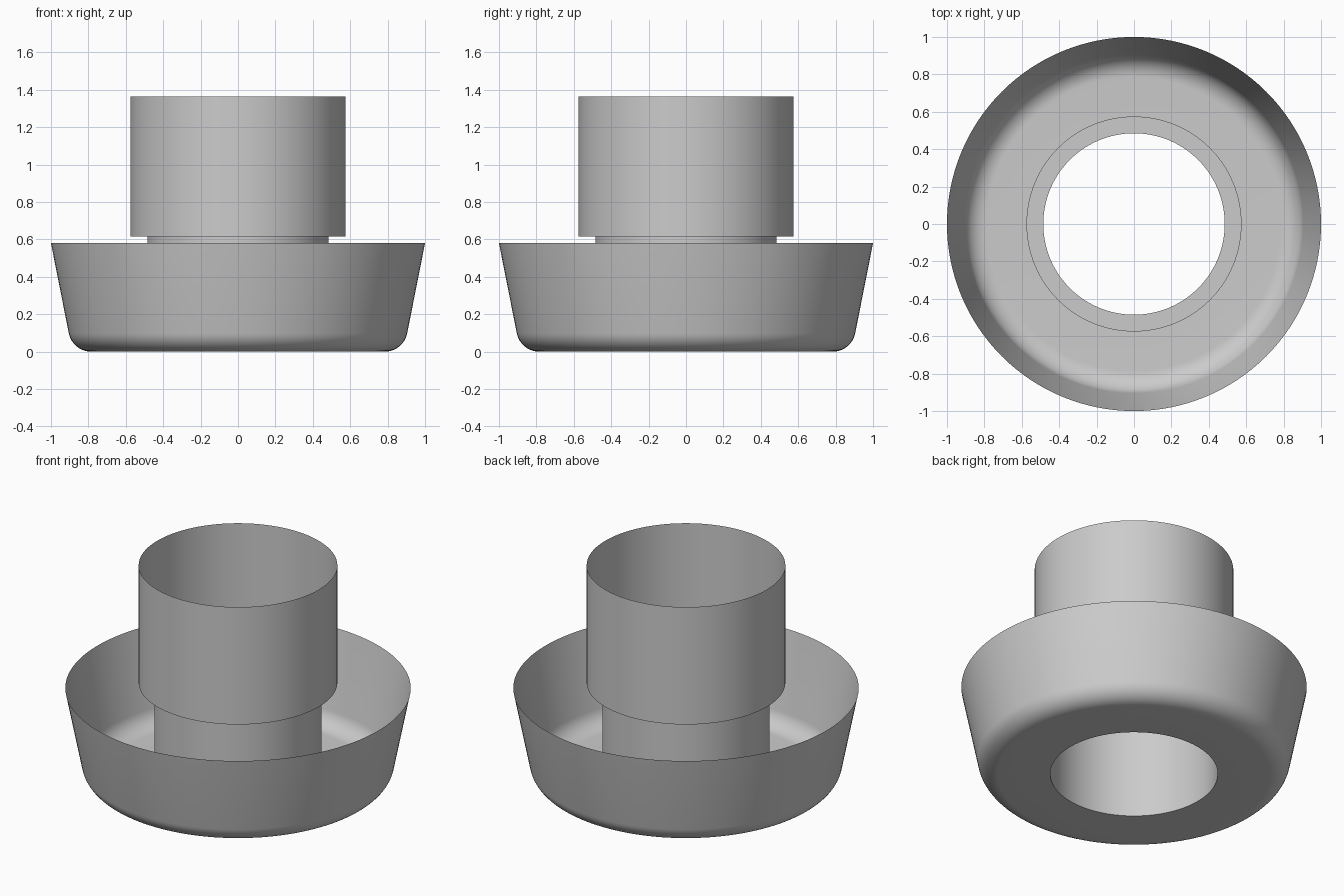
import bpy
import math

SEGMENTS = 128

cube = bpy.data.objects.get("Cube")
if cube:
    bpy.data.objects.remove(cube, do_unlink=True)

# Single plain grey finish
grey = bpy.data.materials.new("light_grey")
grey.use_nodes = True
colour = (0.6, 0.6, 0.6, 1)
grey.diffuse_color = colour
grey.node_tree.nodes["Principled BSDF"].inputs["Base Color"].default_value = colour


def lathe(name, profile):
    """Revolve an open (radius, height) profile into a thin sheet."""
    verts, faces = [], []
    for r, z in profile:
        for i in range(SEGMENTS):
            a = math.tau * i / SEGMENTS
            verts.append((r * math.cos(a), r * math.sin(a), z))
    for row in range(len(profile) - 1):
        for i in range(SEGMENTS):
            j = (i + 1) % SEGMENTS
            low, high = row * SEGMENTS, (row + 1) * SEGMENTS
            faces.append((low + i, low + j, high + j, high + i))
    mesh = bpy.data.meshes.new(name)
    mesh.from_pydata(verts, [], faces)
    mesh.materials.append(grey)
    obj = bpy.data.objects.new(name, mesh)
    bpy.context.collection.objects.link(obj)
    bpy.ops.object.select_all(action="DESELECT")
    obj.select_set(True)
    bpy.context.view_layer.objects.active = obj
    bpy.ops.object.shade_smooth_by_angle(angle=math.radians(35))
    return obj


BORE, SLEEVE = 0.485, 0.575
STEP_Z, TOP_Z = 0.615, 1.365
RIM_R, RIM_Z = 1.0, 0.58
FILLET_R, FILLET_X = 0.122, 0.785

# Flared tray: flat floor with central hole, rounded corner, sloping wall
sweep = math.radians(90 - 11.3)
corner = []
for k in range(13):
    t = sweep * k / 12
    corner.append((FILLET_X + FILLET_R * math.sin(t), FILLET_R * (1 - math.cos(t))))
lathe("flared_tray", [(BORE, 0)] + corner + [(RIM_R, RIM_Z)])

# Narrow neck rising from the hole
lathe("inner_neck", [(BORE, 0), (BORE, STEP_Z)])

# Step ledge and wide open sleeve
lathe("upper_sleeve", [(BORE, STEP_Z), (SLEEVE, STEP_Z), (SLEEVE, TOP_Z)])
